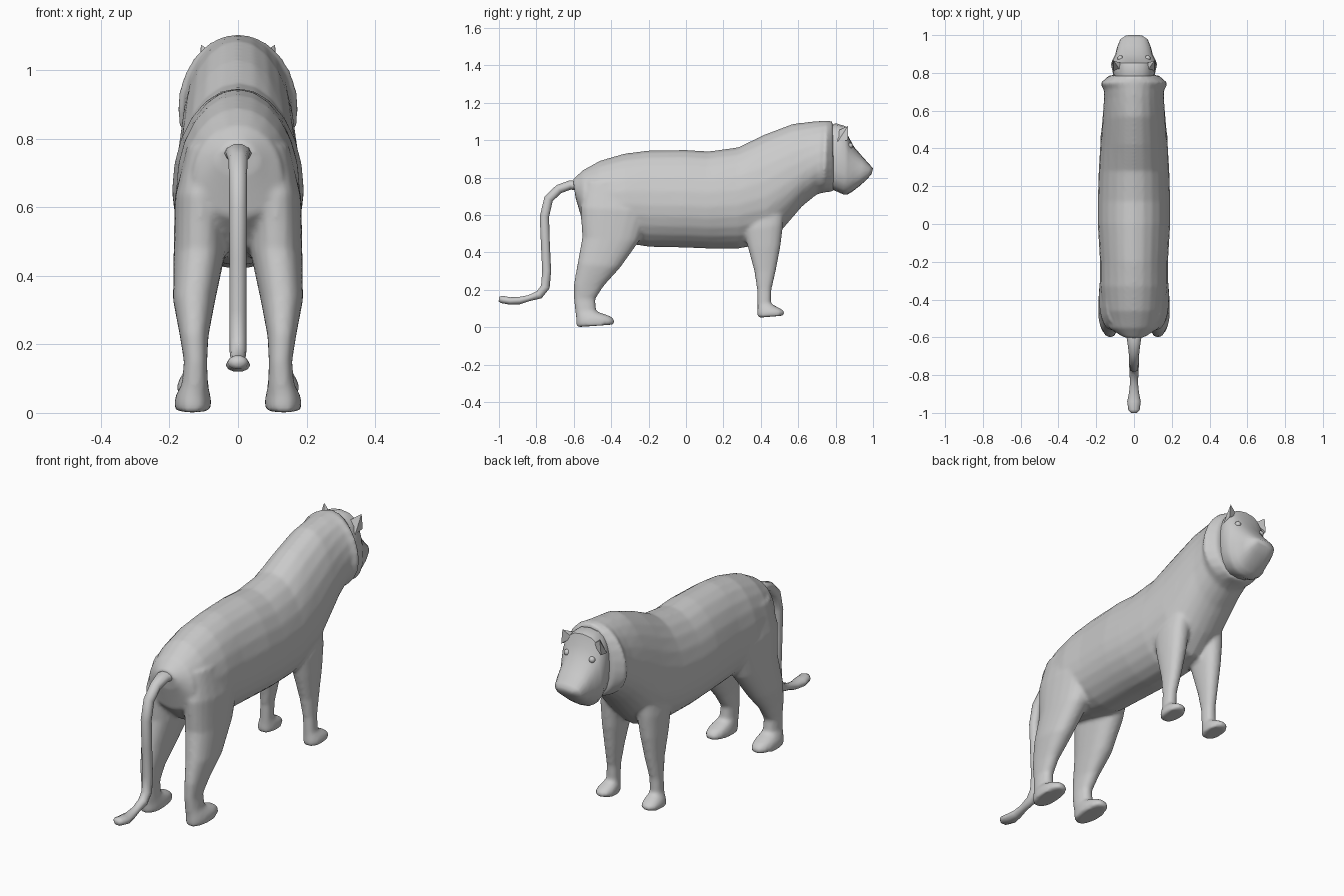
import bpy, bmesh, math

cube = bpy.data.objects.get("Cube")
if cube:
    bpy.data.objects.remove(cube, do_unlink=True)

fur = bpy.data.materials.new("grey fur")
fur.use_nodes = True
GREY = (0.6, 0.6, 0.6, 1)
fur.diffuse_color = GREY
fur.node_tree.nodes["Principled BSDF"].inputs["Base Color"].default_value = GREY


def add_loft(bm, rings, x=0, widest=0.5, power=2.0, sides=20):
    """Skin rings given as (y, z of one edge, y, z of opposite edge, half width[, x])."""
    loops = []
    for y1, z1, y2, z2, w, *cx in rings:
        cx = cx[0] if cx else x
        loop = []
        for i in range(sides):
            a = 2 * math.pi * i / sides
            c, s = (math.copysign(abs(k) ** (2 / power), k) for k in (math.cos(a), math.sin(a)))
            f = widest + s * ((1 - widest) if s > 0 else widest)
            loop.append(bm.verts.new((cx + w * c, y2 + (y1 - y2) * f, z2 + (z1 - z2) * f)))
        loops.append(loop)
    for a, b in zip(loops, loops[1:]):
        for i in range(sides):
            j = (i + 1) % sides
            bm.faces.new((a[i], a[j], b[j], b[i]))
    bm.faces.new(loops[0])
    bm.faces.new(loops[-1])


def finish(name, bm, angle=45):
    bmesh.ops.recalc_face_normals(bm, faces=bm.faces)
    mesh = bpy.data.meshes.new(name)
    bm.to_mesh(mesh)
    bm.free()
    mesh.materials.append(fur)
    obj = bpy.data.objects.new(name, mesh)
    bpy.context.collection.objects.link(obj)
    bpy.ops.object.select_all(action="DESELECT")
    obj.select_set(True)
    bpy.context.view_layer.objects.active = obj
    bpy.ops.object.shade_smooth_by_angle(angle=math.radians(angle))
    return obj


# Torso: top edge, bottom edge, half width, from rump to ruff
torso = [
    (-.605, .79, -.59, .69, .06), (-.55, .84, -.555, .57, .13),
    (-.46, .89, -.46, .48, .165), (-.33, .928, -.33, .45, .18),
    (-.2, .945, -.2, .43, .18), (0, .948, 0, .425, .192),
    (.12, .94, .12, .42, .192), (.28, .962, .28, .42, .187),
    (.42, 1.03, .44, .45, .178), (.57, 1.087, .53, .54, .168),
    (.68, 1.1, .62, .645, .16), (.725, 1.103, .7, .71, .16),
    (.75, 1.105, .74, .72, .18), (.785, 1.1, .79, .725, .13),
]
# Legs: front edge, back edge, half width, centre x, from top to sole
hind_leg = [
    (-.25, .78, -.53, .78, .05, .1), (-.19, .62, -.565, .64, .075, .11),
    (-.25, .46, -.555, .48, .076, .112), (-.35, .32, -.58, .34, .062, .128),
    (-.44, .22, -.6, .23, .042, .128), (-.485, .15, -.6, .15, .034, .124),
    (-.48, .085, -.592, .085, .038, .126), (-.4, .057, -.588, .05, .05, .131),
    (-.38, .035, -.588, .03, .054, .132), (-.385, .014, -.585, 0, .051, .132),
]
front_leg = [
    (.53, .68, .33, .68, .045, .1), (.52, .55, .31, .52, .06, .105),
    (.505, .43, .33, .43, .052, .11), (.48, .3, .365, .3, .038, .116),
    (.457, .2, .38, .2, .03, .123), (.455, .125, .382, .12, .031, .126),
    (.505, .1, .382, .095, .042, .13), (.527, .085, .38, .075, .047, .132),
    (.525, .062, .382, .05, .045, .132),
]
bm = bmesh.new()
add_loft(bm, torso, widest=0.43, sides=24)
for rings in (hind_leg, front_leg):
    for side in (1, -1):
        add_loft(bm, [(*r[:5], side * r[5]) for r in rings], power=2.3)
body = finish("body_and_legs", bm)
# Blend the legs into the torso
blend = body.modifiers.new("Blend", "REMESH")
blend.mode = "VOXEL"
blend.voxel_size = 0.01
blend.use_smooth_shade = True
relax = body.modifiers.new("Relax", "SMOOTH")
relax.factor = 0.5
relax.iterations = 5

# Head with sloping face and blunt muzzle
head = [
    (.72, 1.05, .74, .75, .1), (.8, 1.09, .8, .728, .112),
    (.852, 1.075, .84, .71, .122), (.868, 1.02, .865, .71, .115),
    (.9, .962, .89, .725, .1), (.945, .91, .925, .752, .09),
    (.985, .866, .965, .787, .074), (1.0, .848, .993, .82, .045),
]
bm = bmesh.new()
add_loft(bm, head, widest=0.5, power=2.5)
finish("head", bm, 55)

# Tail: hangs down and flicks back at the tip
tail_path = [
    (-.57, .755, .045), (-.62, .76, .036), (-.68, .738, .028), (-.735, .685, .026),
    (-.757, .59, .026), (-.752, .45, .025), (-.745, .3, .025), (-.752, .215, .025),
    (-.785, .173, .024), (-.84, .155, .021), (-.89, .142, .026), (-.94, .14, .036),
    (-.985, .148, .03), (-1.0, .15, .016),
]
rings = []
for i, (y, z, r) in enumerate(tail_path):
    y0, z0, _ = tail_path[max(i - 1, 0)]
    y1, z1, _ = tail_path[min(i + 1, len(tail_path) - 1)]
    length = math.hypot(y1 - y0, z1 - z0)
    thick = min(r, .026) * (0.8 if y < -.8 else 1)
    ny, nz = (z0 - z1) / length * thick, (y1 - y0) / length * thick
    rings.append((y + ny, z + nz, y - ny, z - nz, r))
bm = bmesh.new()
add_loft(bm, rings, sides=10)
finish("tail", bm, 60)

# Ears and eyes
for side, label in ((1, "left"), (-1, "right")):
    bm = bmesh.new()
    base = [bm.verts.new((side * x, y, z)) for x, y, z in
            ((.06, .85, 1.04), (.115, .865, 1.0), (.11, .81, .99), (.07, .81, 1.05))]
    tip = bm.verts.new((side * .108, .865, 1.075))
    bm.faces.new(base)
    for i in range(4):
        bm.faces.new((base[i], base[(i + 1) % 4], tip))
    finish(label + "_ear", bm, 30)

    bm = bmesh.new()
    bmesh.ops.create_uvsphere(bm, u_segments=10, v_segments=6, radius=.016)
    bmesh.ops.translate(bm, verts=bm.verts, vec=(side * .072, .877, .97))
    finish(label + "_eye", bm)
